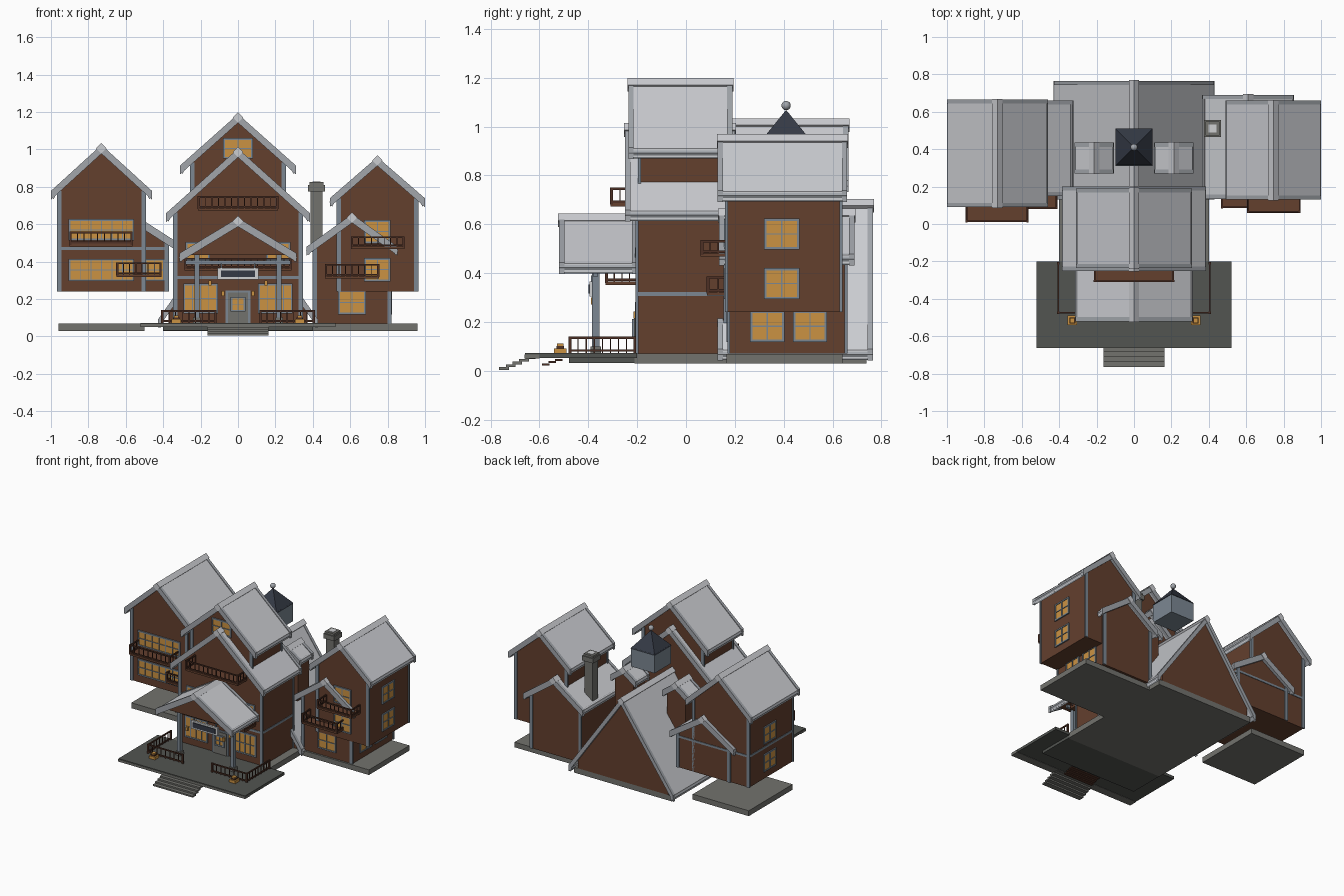
import bpy
import bmesh
from math import pi
from mathutils import Matrix, Vector

cube = bpy.data.objects.get("Cube")
if cube:
    bpy.data.objects.remove(cube, do_unlink=True)


def material(name, r, g, b):
    m = bpy.data.materials.new(name)
    m.use_nodes = True
    m.diffuse_color = (r, g, b, 1)
    m.node_tree.nodes["Principled BSDF"].inputs["Base Color"].default_value = (r, g, b, 1)
    return m


SNOW = material("pale roof", .6, .61, .64)
EDGE = material("roof edging", .36, .38, .41)
WALL = material("brown timber", .125, .05, .027)
RAIL = material("dark timber", .075, .03, .018)
TRIM = material("blue grey trim", .2, .245, .29)
STONE = material("stone", .17, .17, .155)
DECK = material("deck grey", .085, .09, .082)
GLASS = material("warm window", .6, .29, .055)
NAVY = material("navy slate", .035, .042, .06)
WHITE = material("white frame", .62, .63, .64)


def finish(name, bm, mat):
    bmesh.ops.recalc_face_normals(bm, faces=bm.faces)
    mesh = bpy.data.meshes.new(name)
    bm.to_mesh(mesh)
    bm.free()
    mesh.materials.append(mat)
    ob = bpy.data.objects.new(name, mesh)
    bpy.context.scene.collection.objects.link(ob)
    return ob


def boxes(name, mat, items):
    """One object from boxes given as x0, x1, y0, y1, z0, z1."""
    bm = bmesh.new()
    for x0, x1, y0, y1, z0, z1 in items:
        mid = Vector((x0 + x1, y0 + y1, z0 + z1)) / 2
        size = Matrix.Diagonal((x1 - x0, y1 - y0, z1 - z0, 1))
        bmesh.ops.create_cube(bm, size=1, matrix=Matrix.Translation(mid) @ size)
    return finish(name, bm, mat)


def prisms(name, mat, items):
    """One object from x-z outlines extruded along y."""
    bm = bmesh.new()
    for outline, y0, y1 in items:
        face = bm.faces.new([bm.verts.new((x, y0, z)) for x, z in outline])
        new = bmesh.ops.extrude_face_region(bm, geom=[face])["geom"]
        bmesh.ops.translate(bm, vec=(0, y1 - y0, 0),
                            verts=[v for v in new if isinstance(v, bmesh.types.BMVert)])
    return finish(name, bm, mat)


def roof(name, cx, half, y0, y1, ridge, eave, t=.035):
    def chevron(grow, deep):
        h = half + grow
        return [(cx - h, eave + grow), (cx, ridge + grow), (cx + h, eave + grow),
                (cx + h, eave - deep), (cx, ridge - deep), (cx - h, eave - deep)]

    def diamond(x, z, w, h):
        return [(x - w, z), (x, z + h), (x + w, z), (x, z - h)]

    prisms(name + "_roof", SNOW, [(chevron(0, t), y0 + .01, y1 - .01)])
    edges = [(chevron(.004, t + .008), y, y + .022) for y in (y0, y1 - .022)]
    edges += [(diamond(cx + s * (half - .008), eave - t / 2, .014, .024), y0, y1) for s in (-1, 1)]
    prisms(name + "_roof_edging", EDGE, edges)
    prisms(name + "_ridge_cap", SNOW, [(diamond(cx, ridge - .014, .028, .028), y0 - .004, y1 + .004)])


def house(name, cx, half, y0, y1, z0, ridge, eave, roof_half, ry0, ry1, posts=True):
    slope = (ridge - eave) / roof_half
    top = ridge - .03
    shoulder = top - slope * half
    prisms(name + "_walls", WALL, [([(cx - half, z0), (cx + half, z0), (cx + half, shoulder),
                                     (cx, top), (cx - half, shoulder)], y0, y1)])
    roof(name, cx, roof_half, ry0, ry1, ridge, eave)
    if posts:
        w = .012
        boxes(name + "_corner_posts", TRIM,
              [(x - w, x + w, y - w / 2, y + w / 2, z0, shoulder)
               for x in (cx - half + .005, cx + half - .005) for y in (y0, y1)])


def window(name, side, at, u, z, w, h, nx=2, nz=2):
    """side: F front, R plus-x wall, L minus-x wall; at is the wall plane."""
    def plate(u0, u1, z0, z1, d):
        if side == "F":
            return (u0, u1, at - d, at + .004, z0, z1)
        s = 1 if side == "R" else -1
        a, b = sorted((at - s * .004, at + s * d))
        return (a, b, u0, u1, z0, z1)

    boxes(name + "_glass", GLASS, [plate(u - w / 2, u + w / 2, z - h / 2, z + h / 2, .004)])
    bars = []
    for i in range(nx + 1):
        b, c = (.005 if i in (0, nx) else .0025), u - w / 2 + w * i / nx
        bars.append(plate(c - b, c + b, z - h / 2, z + h / 2, .009))
    for i in range(nz + 1):
        b, c = (.005 if i in (0, nz) else .0025), z - h / 2 + h * i / nz
        bars.append(plate(u - w / 2 - .005, u + w / 2 + .005, c - b, c + b, .009))
    boxes(name + "_frame", TRIM, bars)


def railing(x0, x1, y0, y1, z, h):
    """Boxes of one straight railing run, along x or along y."""
    w = .004
    run = max(x1 - x0, y1 - y0)
    n = max(2, round(run / .035))
    out = [(x0 - w, x1 + w, y0 - w, y1 + w, a, a + .009) for a in (z + h - .009, z + .008)]
    for i in range(n + 1):
        x, y = x0 + (x1 - x0) * i / n, y0 + (y1 - y0) * i / n
        b = .006 if i in (0, n) else .0025
        out.append((x - b, x + b, y - b, y + b, z, z + h))
    return out


def balcony(name, x0, x1, y0, y1, z, h=.07):
    boxes(name + "_floor", WALL, [(x0 - .005, x1 + .005, y0 - .005, y1, z - .008, z + .006)])
    boxes(name + "_railing", RAIL, railing(x0, x1, y0, y0, z, h)
          + railing(x0, x0, y0, y1, z, h) + railing(x1, x1, y0, y1, z, h))


def band(name, x0, x1, y0, y1, z):
    boxes(name, TRIM, [(x0 - .004, x1 + .004, y0 - .004, y1 + .004, z - .008, z + .008)])


# Foundations, deck and steps
boxes("foundation", STONE, [(-.40, .40, -.21, .74, .03, .07), (.37, .96, .165, .64, .03, .068),
                            (-.96, -.5, .12, .635, .03, .07)])
boxes("deck", DECK, [(-.52, .52, -.66, -.2, .052, .072), (-.4, .4, -.48, -.2, .032, .055)])
boxes("deck_rim", STONE, [(-.522, .522, -.662, -.6, .05, .066)])
boxes("front_steps", STONE, [(-.163, .163, -.765 + i * .027, -.725 + i * .027,
                              .004 + i * .011, .015 + i * .011) for i in range(5)])
boxes("under_steps", RAIL, [(-.12, .12, -.59 + i * .027, -.56 + i * .027,
                             .022 + i * .009, .03 + i * .009) for i in range(3)])

# Buildings
house("main", 0, .34, -.2, .16, .07, 1.0, .655, .38, -.25, .2)
house("attic", 0, .25, -.19, .15, .6, 1.185, .91, .305, -.236, .19)
house("rear_hall", 0, .37, .16, .74, .07, .69, .085, .425, .13, .765, posts=False)
house("right_wing", -.73, .23, .12, .63, .24, 1.02, .775, .265, .09, .665)
house("right_annex", -.59, .215, .17, .636, .24, .67, .50, .26, .15, .66)
house("left_wing", .745, .212, .165, .635, .24, .955, .735, .25, .13, .66)
house("left_annex", .61, .205, .175, .655, .07, .65, .475, .24, .135, .69)
for name, s in (("right", -1), ("left", 1)):
    house(name + "_dormer", s * .213, .075, .29, .42, .35, .735, .66, .1, .27, .435, posts=False)
band("main_band", -.34, .34, -.2, .16, .315)
band("right_wing_band", -.96, -.5, .12, .63, .47)
band("right_annex_band", -.805, -.375, .17, .636, .47)

# Porch
roof("porch", 0, .31, -.52, -.2, .63, .44)
prisms("porch_gable", WALL, [([(-.26, .435), (0, .595), (.26, .435)], -.47, -.2)])
boxes("porch_posts", TRIM, [(s * .22 - .013, s * .22 + .013, -.385, -.355, .07, .44) for s in (-1, 1)]
      + [(-.28, .28, -.38, -.36, .385, .405)])
boxes("post_bases", STONE, [(s * .22 - .02, s * .22 + .02, -.392, -.348, .07, .1) for s in (-1, 1)])
boxes("sign_frame", WHITE, [(-.11, .11, -.395, -.38, .305, .365)])
boxes("sign_panel", NAVY, [(-.092, .092, -.4, -.39, .317, .353)])
boxes("sign_hangers", TRIM, [(s * .09 - .004, s * .09 + .004, -.39, -.382, .36, .39) for s in (-1, 1)])
boxes("lanterns", GLASS, [(s * x - .008, s * x + .008, y, y + .016, z, z + .028)
                          for s in (-1, 1) for x, y, z in ((.15, -.39, .272), (.08, -.216, .215))])
boxes("floor_lamps", GLASS, [(s * .33 - .025, s * .33 + .025, -.54, -.49, .072, .092) for s in (-1, 1)]
      + [(s * .33 - .013, s * .33 + .013, -.528, -.502, .1, .112) for s in (-1, 1)])
boxes("floor_lamp_frames", RAIL, [(s * .33 - .016, s * .33 + .016, -.531, -.499, .09, .102)
                                  for s in (-1, 1)])

# Deck railings
for name, s in (("right", -1), ("left", 1)):
    a, b = sorted((s * .12, s * .405))
    boxes(name + "_deck_railing", RAIL, railing(a, b, -.475, -.475, .07, .07)
          + railing(s * .405, s * .405, -.475, -.21, .07, .07))

# Door
boxes("door_frame", TRIM, [(-.066, .066, -.208, -.195, .07, .245)])
boxes("door", STONE, [(-.054, .054, -.213, -.2, .07, .235)])
window("door_window", "F", -.213, 0, .172, .07, .07)

# Windows
for name, s in (("right", -1), ("left", 1)):
    window(name + "_porch_window", "F", -.2, s * .2, .202, .175, .15, 4, 2)
    window(name + "_upper_window", "F", -.2, s * .215, .455, .12, .09)
window("attic_window", "F", -.19, 0, 1.005, .15, .1)
window("right_wing_upper_window", "F", .12, -.73, .57, .34, .105, 6, 2)
window("right_wing_lower_window", "F", .12, -.73, .355, .34, .11, 6, 2)
window("right_annex_window", "F", .17, -.445, .355, .1, .11)
for name, z in (("upper", .56), ("lower", .357)):
    window("left_wing_" + name + "_window", "F", .165, .745, z, .13, .115)
    window("left_wing_side_" + name + "_window", "R", .957, .392, z, .135, .118)
    window("right_wing_side_" + name + "_window", "L", -.96, .392, z, .135, .118)
window("left_annex_window", "F", .175, .61, .182, .14, .12)
for name, y in (("front", .333), ("rear", .508)):
    window("left_annex_side_" + name + "_window", "R", .815, y, .182, .13, .12)

# Balconies
balcony("main_balcony", -.21, .21, -.305, -.2, .68)
balcony("porch_balcony", -.28, .28, -.325, -.2, .36, .06)
balcony("right_wing_balcony", -.895, -.57, .015, .12, .49)
balcony("right_annex_balcony", -.645, -.415, .085, .17, .325)
balcony("left_wing_balcony", .61, .885, .065, .165, .475, .06)
balcony("left_annex_balcony", .47, .75, .09, .175, .317)

# Chimney
boxes("chimney", STONE, [(.387, .453, .477, .543, .45, .79), (.375, .465, .465, .555, .775, .81),
                         (.382, .458, .472, .548, .81, .825)])
boxes("chimney_flue", WHITE, [(.398, .442, .488, .532, .82, .828)])

# Cupola
boxes("cupola_box", TRIM, [(-.096, .096, .314, .506, .81, .95)])
bm = bmesh.new()
bmesh.ops.create_cone(bm, cap_ends=True, segments=4, radius1=.141, radius2=.004, depth=.12,
                      matrix=Matrix.Translation((0, .41, 1.005)) @ Matrix.Rotation(pi / 4, 4, "Z"))
finish("cupola_roof", bm, NAVY)
bm = bmesh.new()
bmesh.ops.create_uvsphere(bm, u_segments=16, v_segments=10, radius=.019,
                          matrix=Matrix.Translation((0, .41, 1.086)))
for f in bm.faces:
    f.smooth = True
finish("cupola_finial", bm, EDGE)
